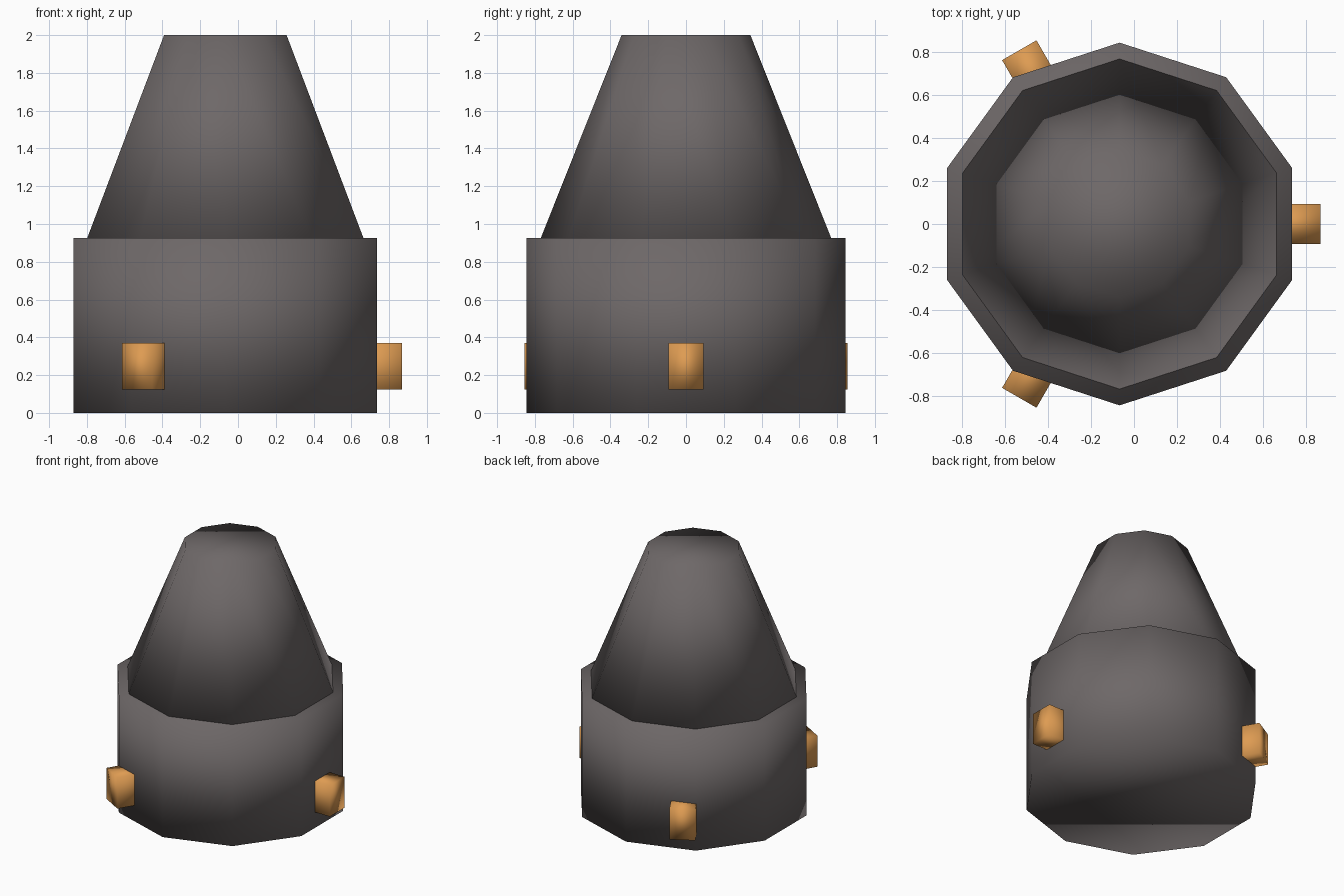
import bpy
from math import cos, sin, tau

default = bpy.data.objects.get("Cube")
if default:
    bpy.data.objects.remove(default)

AXIS_X = -0.067      # shared axis of the round parts
RIM_Z = 0.925        # height where the body meets the cone
SIDES = 10


def material(name, rgb):
    mat = bpy.data.materials.new(name)
    mat.use_nodes = True
    colour = (*rgb, 1)
    mat.diffuse_color = colour
    mat.node_tree.nodes["Principled BSDF"].inputs["Base Color"].default_value = colour
    return mat


def finish(name, mat):
    obj = bpy.context.object
    obj.name = name
    obj.data.materials.append(mat)
    # soft shading runs over every edge, caps included
    bpy.ops.object.shade_smooth()
    return obj


def frustum(name, r_low, r_high, z_low, z_high, mat):
    bpy.ops.mesh.primitive_cone_add(
        vertices=SIDES, radius1=r_low, radius2=r_high, depth=z_high - z_low,
        location=(AXIS_X, 0, (z_low + z_high) / 2))
    return finish(name, mat)


grey = material("warm grey", (0.155, 0.138, 0.138))
orange = material("orange", (0.73, 0.33, 0.085))

# Body and tapering top
frustum("body", 0.845, 0.845, 0, RIM_Z, grey)
frustum("tapered_top", 0.769, 0.341, RIM_Z, 2, grey)

# Three blocks spaced evenly round the body
DEPTH, WIDTH, HEIGHT, REACH = 0.25, 0.185, 0.245, 0.935
for i, place in enumerate(("left", "back_right", "front_right")):
    angle = i * tau / 3
    r = REACH - DEPTH / 2
    bpy.ops.mesh.primitive_cube_add(
        size=1, location=(AXIS_X + r * cos(angle), r * sin(angle), 0.247),
        rotation=(0, 0, angle))
    bpy.context.object.scale = (DEPTH, WIDTH, HEIGHT)
    finish("block_" + place, orange)
